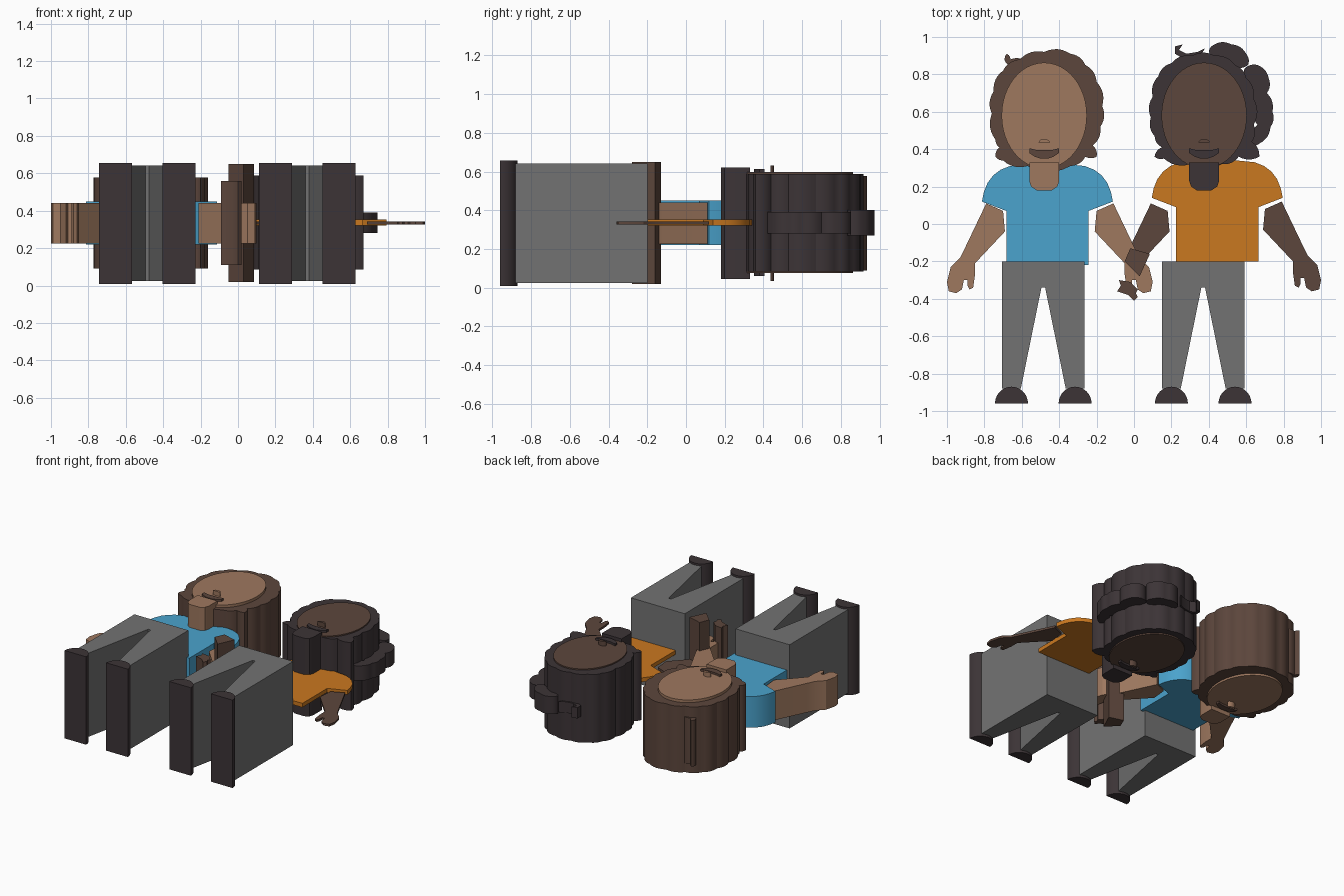
import bpy
import bmesh
import math
from mathutils import Vector

if "Cube" in bpy.data.objects:
    bpy.data.objects.remove(bpy.data.objects["Cube"], do_unlink=True)


def material(name, red, green, blue):
    mat = bpy.data.materials.new(name)
    mat.use_nodes = True
    colour = (red, green, blue, 1)
    mat.diffuse_color = colour
    mat.node_tree.nodes["Principled BSDF"].inputs["Base Color"].default_value = colour
    return mat


tan = material("tan skin", .342, .188, .114)
brown = material("warm brown", .107, .061, .045)
dark = material("dark charcoal", .045, .034, .037)
blue = material("blue cloth", .069, .366, .61)
orange = material("orange cloth", .591, .188, .014)
grey = material("grey cloth", .171, .171, .171)


def slab(name, outline, low, high, mat):
    """Extrude an outline, given in hundredths, from low to high."""
    mesh = bpy.data.meshes.new(name)
    bm = bmesh.new()
    base = bm.faces.new([bm.verts.new((x / 100, y / 100, low)) for x, y in outline])
    top = bmesh.ops.extrude_face_region(bm, geom=[base], use_keep_orig=True)
    moved = [v for v in top["geom"] if isinstance(v, bmesh.types.BMVert)]
    bmesh.ops.translate(bm, verts=moved, vec=(0, 0, high - low))
    bmesh.ops.recalc_face_normals(bm, faces=bm.faces)
    bm.to_mesh(mesh)
    bm.free()
    obj = bpy.data.objects.new(name, mesh)
    bpy.context.collection.objects.link(obj)
    mesh.materials.append(mat)
    bpy.ops.object.select_all(action="DESELECT")
    obj.select_set(True)
    bpy.context.view_layer.objects.active = obj
    bpy.ops.object.shade_smooth_by_angle(angle=math.radians(30))
    return obj


def ellipse(cx, cy, rx, ry, sweep=360, steps=48):
    count = steps if sweep == 360 else steps + 1
    angles = [math.radians(sweep * i / steps) for i in range(count)]
    return [(cx + rx * math.cos(a), cy + ry * math.sin(a)) for a in angles]


def scallop(cusps, bulge=.14, steps=6):
    """Join clockwise cusps with arcs that swell outward."""
    outline = []
    for i, cusp in enumerate(cusps):
        a, b = Vector(cusp), Vector(cusps[(i + 1) % len(cusps)])
        out = Vector((a.y - b.y, b.x - a.x)) * bulge
        for k in range(steps):
            t = k / steps
            outline.append(tuple(a.lerp(b, t) + out * 4 * t * (1 - t)))
    return outline


def moved(points, dx=0, dy=0, flip=1):
    return [(flip * x + dx, y + dy) for x, y in points]


def mirrored(half):
    return half + [(-x, y) for x, y in reversed(half)]


# Shared outlines
shirt = mirrored([(22, -22), (22, 7), (35, 12), (34, 17), (32, 22),
                  (29, 26), (25, 29), (20, 31), (10, 32)])
trousers = mirrored([(1, -34), (12, -88), (22, -88), (22, -20)])
neck = mirrored([(8, 33), (8, 23), (7, 20), (4, 18)])
mouth = mirrored([(4, 39.5), (8, 40.5), (8, 38), (5, 36), (2, 35)])
sleeve_end = [(-79, 11), (-70, 7), (-69, -4), (-85, -21)]
hand = [(-85, -27), (-86, -34), (-88, -35), (-89, -33), (-89, -30), (-91, -30),
        (-92, -35), (-95, -37), (-99, -36), (-100, -31), (-98, -23)]
forearm = [(-93, -18), (-90, -12)]
arm = sleeve_end + hand + forearm


def person(label, cx, shirt_x, shirt_y, shirt_z, skin, hair, neck_mat, cloth):
    slab(label + "_shirt", moved(shirt, shirt_x, shirt_y), *shirt_z, cloth)
    slab(label + "_trousers", moved(trousers, cx - .5), .025, .642, grey)
    for side, sx in (("right", -17), ("left", 17)):
        slab(f"{label}_{side}_shoe", ellipse(cx + sx - .5, -96, 8.8, 9, 180, 20),
             .008, .656, dark)
    slab(label + "_neck", moved(neck, cx), .045, .62, neck_mat)
    slab(label + "_face", ellipse(cx, 58, 22.8, 28.3), .075, .597, skin)
    slab(label + "_nose", ellipse(cx, 43.5, 3, 2, 180, 12), .035, .63, skin)
    slab(label + "_mouth", moved(mouth, cx), .06, .612, hair)


person("first", -48, -46.3, 0, (.22, .45), tan, brown, tan, blue)
person("second", 37.5, 44.5, 2, (.322, .352), brown, dark, dark, orange)

# Arms
slab("first_right_arm", arm, .225, .44, tan)
slab("first_left_arm", moved(arm, -90, 0, -1), .225, .44, tan)
slab("second_left_arm", moved(arm, 0, 1, -1), .326, .342, brown)
slab("second_right_arm", moved(sleeve_end + hand[:1] + forearm, 88), .326, .342, brown)

# Clasping hand of the second figure
slab("clasping_wrist", [(-2, -13), (8.5, -16), (3, -28), (-5, -20)], .02, .65, brown)
slab("clasping_fingers", [(-8, -30), (-2, -31), (2, -35), (1, -37), (2, -39),
                          (0, -41), (-3, -38), (-9, -36), (-7, -33)], .11, .56, brown)

# Hair of the first figure
slab("first_hair", scallop([
    (-70, 34), (-74, 36), (-72, 41), (-74, 45), (-76, 59), (-75, 71), (-70, 82),
    (-61, 88), (-48, 92), (-34, 91), (-26, 85), (-20, 76), (-17, 63), (-18, 52),
    (-22, 42), (-20, 36), (-26, 36), (-34, 31), (-57, 31)]), .09, .577, brown)
slab("first_hair_wisp", scallop([(-64, 84), (-69, 87), (-68, 91), (-66, 88), (-58, 87)]),
     .16, .5, brown)

# Hair of the second figure
slab("second_hair", scallop([
    (16, 35), (11, 36), (15, 41), (11, 47), (9, 57), (10, 68), (13, 79), (20, 86),
    (31, 90), (43, 90), (54, 85), (60, 78), (64, 67), (64, 53), (63, 44), (67, 36),
    (56, 36), (47, 32), (30, 32)]), .085, .588, dark)
slab("second_crown_curl", scallop([(40, 92), (43, 96), (52, 96), (60, 91), (61, 85),
                                   (53, 84)]), .27, .4, dark)
slab("second_side_curls", scallop([
    (59, 83), (66, 85), (72, 78), (71, 70), (74, 60), (73, 52), (67, 43),
    (62, 42), (66, 53), (64, 66)]), .28, .39, dark)
slab("second_wisp", [(27, 88), (22, 91), (22, 95), (26, 96), (24, 93), (28, 91),
                     (34, 92), (38, 94), (35, 89)], .29, .37, dark)
